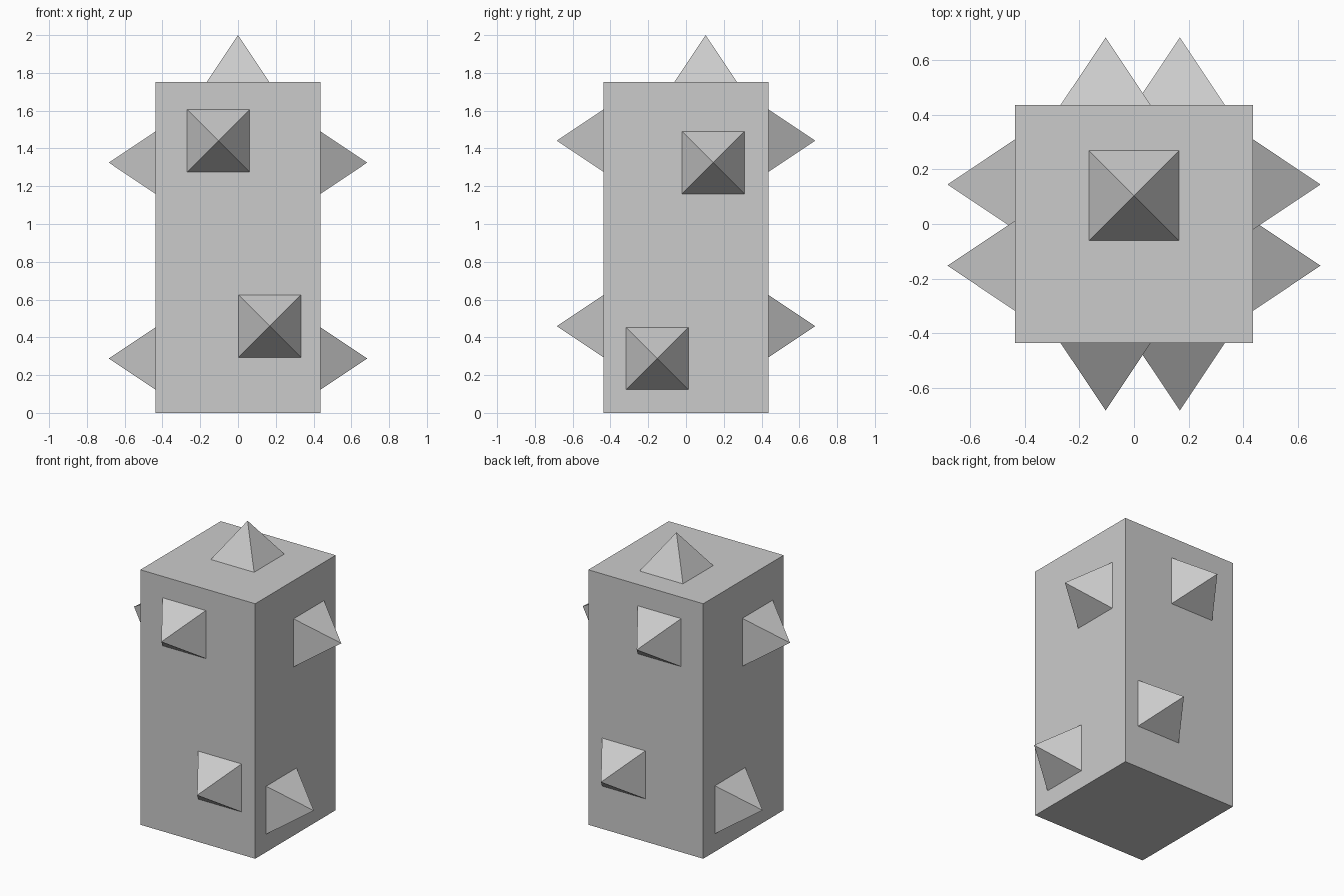
import bpy
from math import pi, sqrt
from mathutils import Vector, Matrix

if "Cube" in bpy.data.objects:
    bpy.data.objects.remove(bpy.data.objects["Cube"])

HALF, TOP = 0.437, 1.753          # block half width and height
SPIKE_HALF, SPIKE_H = 0.165, 0.247

# Main block
bpy.ops.mesh.primitive_cube_add(size=1, location=(0, 0, TOP / 2))
block = bpy.context.object
block.name = "block"
block.scale = (2 * HALF, 2 * HALF, TOP)
bpy.ops.object.transform_apply(location=False, rotation=False, scale=True)


def spike(name, base, direction):
    """Square pyramid standing on a block face, pointing along direction."""
    bpy.ops.mesh.primitive_cone_add(vertices=4, radius1=SPIKE_HALF * sqrt(2), radius2=0,
                                    depth=SPIKE_H, end_fill_type='NOTHING')
    ob = bpy.context.object
    ob.name = name
    d = Vector(direction)
    ob.data.transform(Matrix.Translation((0, 0, SPIKE_H / 2)) @ Matrix.Rotation(pi / 4, 4, 'Z'))
    ob.data.transform(d.to_track_quat('Z', 'Y').to_matrix().to_4x4())
    ob.location = base


# Spike on the top
spike("top_spike", (0, 0.104, TOP), (0, 0, 1))

# Front and back spikes share positions; the side pairs are staggered oppositely
for level, x, z in (("upper", -0.104, 1.441), ("lower", 0.168, 0.459)):
    spike(f"front_{level}_spike", (x, -HALF, z), (0, -1, 0))
    spike(f"back_{level}_spike", (x, HALF, z), (0, 1, 0))
for level, y_right, y_left, z in (("upper", 0.145, -0.153, 1.325),
                                  ("lower", -0.153, 0.145, 0.288)):
    spike(f"right_{level}_spike", (HALF, y_right, z), (1, 0, 0))
    spike(f"left_{level}_spike", (-HALF, y_left, z), (-1, 0, 0))
